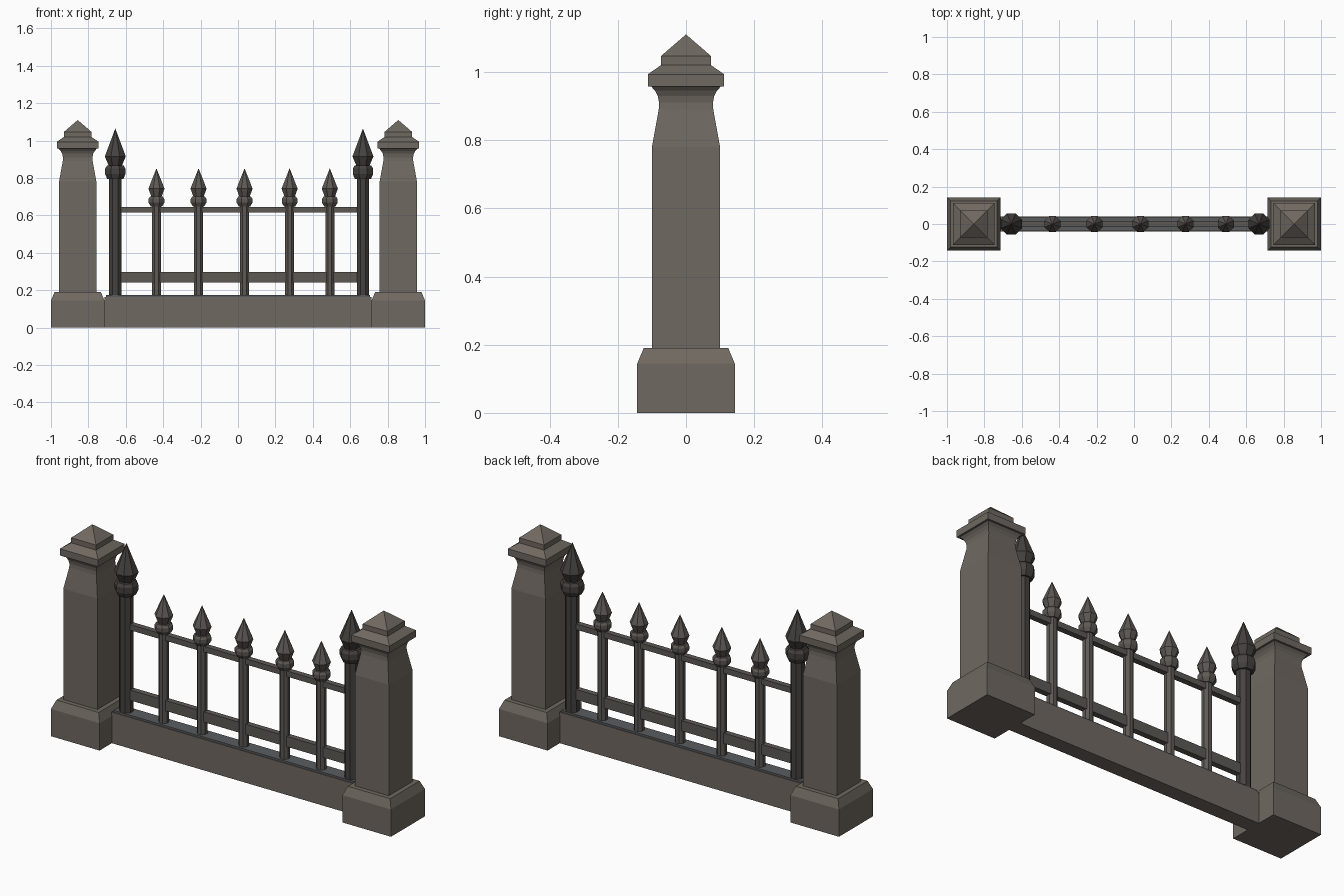
import bpy, bmesh, math

if "Cube" in bpy.data.objects:
    bpy.data.objects.remove(bpy.data.objects["Cube"])


def material(name, r, g, b):
    m = bpy.data.materials.new(name)
    m.diffuse_color = (r, g, b, 1)
    m.use_nodes = True
    m.node_tree.nodes["Principled BSDF"].inputs["Base Color"].default_value = m.diffuse_color
    return m


STONE = material("stone", 0.16, 0.14, 0.12)
SLATE = material("slate", 0.10, 0.11, 0.12)
IRON = material("iron", 0.11, 0.10, 0.09)
DARK_IRON = material("dark_iron", 0.06, 0.055, 0.05)


def finish(bm, name, mat):
    bmesh.ops.recalc_face_normals(bm, faces=bm.faces)
    me = bpy.data.meshes.new(name)
    bm.to_mesh(me)
    bm.free()
    me.materials.append(mat)
    ob = bpy.data.objects.new(name, me)
    bpy.context.collection.objects.link(ob)
    return ob


def turned(name, x, profile, sides, mat):
    """Stack rings of (half width across flats, z); a zero width makes a tip."""
    bm = bmesh.new()
    k = 1 / math.cos(math.pi / sides)
    rings = []
    for r, z in profile:
        if r == 0:
            rings.append([bm.verts.new((x, 0, z))])
            continue
        angles = [(i + 0.5) * math.tau / sides for i in range(sides)]
        rings.append([bm.verts.new((x + r * k * math.cos(a), r * k * math.sin(a), z))
                      for a in angles])
    bm.faces.new(rings[0])
    for lo, hi in zip(rings, rings[1:]):
        for i in range(sides):
            j = (i + 1) % sides
            if len(hi) == 1:
                bm.faces.new((lo[i], lo[j], hi[0]))
            else:
                bm.faces.new((lo[i], lo[j], hi[j], hi[i]))
    return finish(bm, name, mat)


def box(name, x0, x1, half_y, z0, z1, mat):
    bm = bmesh.new()
    bmesh.ops.create_cube(bm, size=1)
    for v in bm.verts:
        v.co = ((x0 + x1) / 2 + v.co.x * (x1 - x0), v.co.y * 2 * half_y,
                (z0 + z1) / 2 + v.co.z * (z1 - z0))
    return finish(bm, name, mat)


# Stone pillars: stepped base, tapered shaft, curved neck, pyramid cap
PILLAR = [(0.143, 0), (0.143, 0.145), (0.124, 0.19), (0.10, 0.19), (0.10, 0.78),
          (0.08, 0.89), (0.079, 0.91), (0.083, 0.93), (0.091, 0.945), (0.102, 0.957),
          (0.112, 0.957), (0.112, 0.993), (0.073, 1.02), (0.073, 1.047), (0, 1.11)]
for side, x in (("left", -0.857), ("right", 0.857)):
    turned(side + "_pillar", x, PILLAR, 4, STONE)

# Low wall with a slate top
box("low_wall", -0.715, 0.715, 0.04, 0, 0.165, STONE)
box("wall_top", -0.706, 0.706, 0.036, 0.165, 0.175, SLATE)

# Tall end posts with spear finials
END_POST = [(0.033, 0.17), (0.033, 0.795), (0.043, 0.795), (0.054, 0.82), (0.054, 0.85),
            (0.045, 0.866), (0.036, 0.868), (0.056, 0.915), (0, 1.065)]
for side, x in (("left", -0.656), ("right", 0.668)):
    turned(side + "_end_post", x, END_POST, 8, DARK_IRON)

# Short pickets with spear finials
PICKET = [(0.024, 0.17), (0.024, 0.648), (0.03, 0.648), (0.042, 0.668), (0.042, 0.688),
          (0.034, 0.70), (0.028, 0.702), (0.043, 0.743), (0, 0.852)]
for i, x in enumerate((-0.436, -0.211, 0.035, 0.276, 0.491)):
    turned("picket_%d" % (i + 1), x, PICKET, 8, IRON)

# Cross rails
box("upper_rail", -0.65, 0.66, 0.015, 0.615, 0.645, IRON)
box("lower_rail", -0.65, 0.66, 0.015, 0.242, 0.297, IRON)
